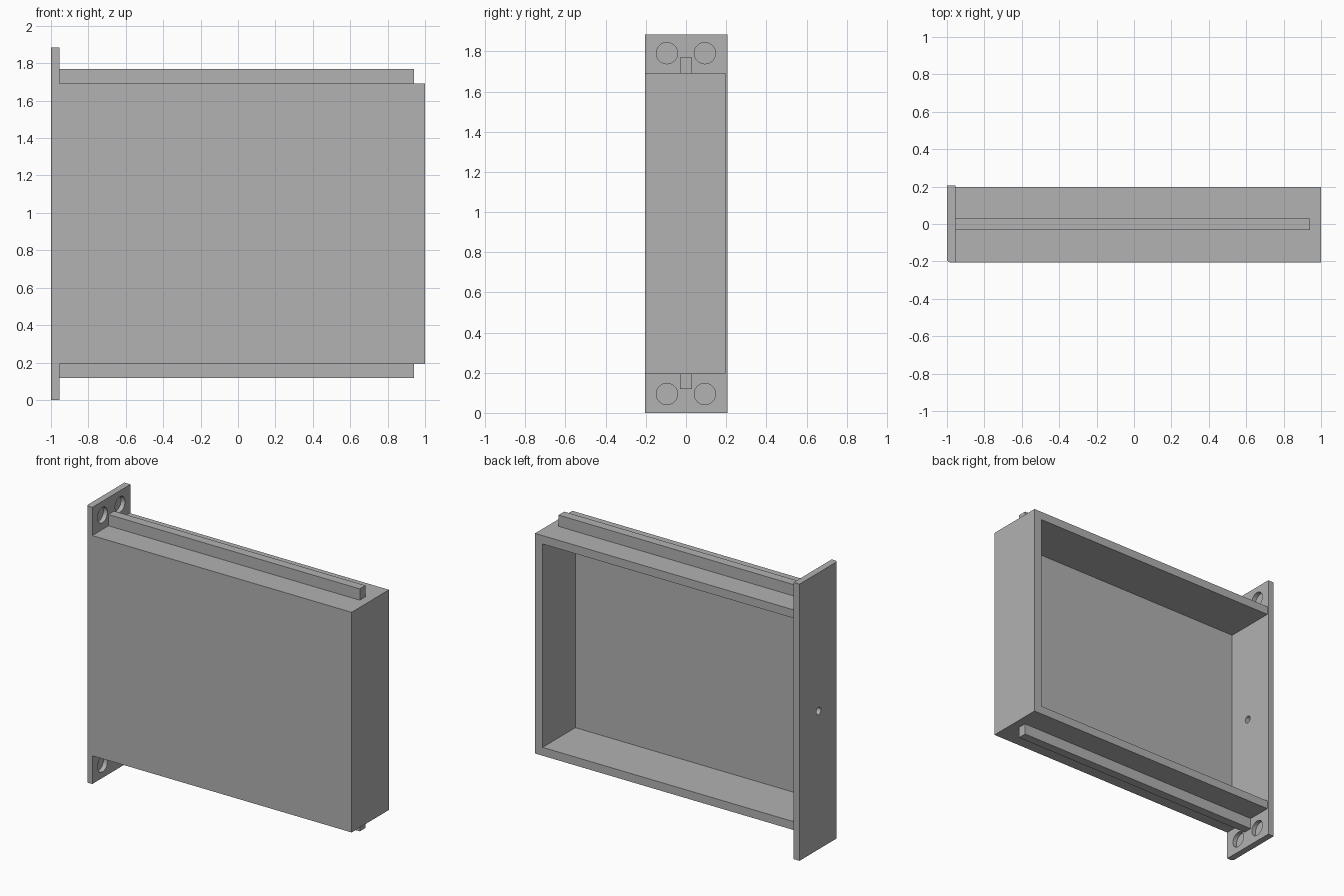
import bpy, bmesh, math
from mathutils import Matrix

if "Cube" in bpy.data.objects:
    bpy.data.objects.remove(bpy.data.objects["Cube"])

grey = bpy.data.materials.new("light grey")
grey.diffuse_color = (0.445, 0.445, 0.445, 1)
grey.use_nodes = True
grey.node_tree.nodes["Principled BSDF"].inputs["Base Color"].default_value = grey.diffuse_color

# Main dimensions
X0, X1 = -1.0, 1.0          # overall length
PLATE_X = -0.955            # inner face of the end plate
Y0, Y1 = -0.205, 0.197      # tray depth
HEIGHT = 1.885
Z0, Z1 = 0.193, 1.693       # tray bottom and top
WALL, FLOOR = 0.057, 0.05


def finish(bm, name):
    bmesh.ops.recalc_face_normals(bm, faces=bm.faces)
    mesh = bpy.data.meshes.new(name)
    bm.to_mesh(mesh)
    bm.free()
    mesh.materials.append(grey)
    ob = bpy.data.objects.new(name, mesh)
    bpy.context.collection.objects.link(ob)
    return ob


def box(name, xs, ys, zs):
    bm = bmesh.new()
    bmesh.ops.create_cube(bm, size=1)
    for v in bm.verts:
        for i, (a, b) in enumerate((xs, ys, zs)):
            v.co[i] = a if v.co[i] < 0 else b
    return finish(bm, name)


def peg(name, xs, y, z, radius, sides=32):
    """Cylinder along x, used to drill a hole."""
    bm = bmesh.new()
    place = Matrix.Translation(((xs[0] + xs[1]) / 2, y, z)) @ Matrix.Rotation(math.pi / 2, 4, 'Y')
    bmesh.ops.create_cone(bm, cap_ends=True, segments=sides, radius1=radius,
                          radius2=radius, depth=xs[1] - xs[0], matrix=place)
    return finish(bm, name)


def cut(target, cutter):
    cutter.hide_render = True
    mod = target.modifiers.new("cut", 'BOOLEAN')
    mod.operation = 'DIFFERENCE'
    mod.solver = 'EXACT'
    mod.object = cutter
    bpy.context.view_layer.objects.active = target
    bpy.ops.object.modifier_apply(modifier=mod.name)
    bpy.data.objects.remove(cutter)


# Tray, open at the back and closed at the left by the end plate
tray = box("tray", (PLATE_X, X1), (Y0, Y1), (Z0, Z1))
cut(tray, box("tray_pocket", (PLATE_X - 0.1, X1 - WALL), (Y0 + FLOOR, Y1 + 0.1),
              (Z0 + WALL, Z1 - WALL)))

# End plate with one rounded front edge
R = 0.018
profile = [(PLATE_X, Y0), (PLATE_X, 0.206), (X0, 0.206)]
for i in range(7):
    a = math.pi + i / 6 * math.pi / 2
    profile.append((X0 + R + R * math.cos(a), Y0 + R + R * math.sin(a)))
bm = bmesh.new()
face = bm.faces.new([bm.verts.new((x, y, 0)) for x, y in profile])
top = bmesh.ops.extrude_face_region(bm, geom=[face])["geom"]
bmesh.ops.translate(bm, vec=(0, 0, HEIGHT),
                    verts=[g for g in top if isinstance(g, bmesh.types.BMVert)])
plate = finish(bm, "end_plate")

# Blind round pockets at the plate ends, and a small through hole in the middle
for z in (0.094, HEIGHT - 0.094):
    for y in (-0.095, 0.094):
        cut(plate, peg("pocket_cutter", (PLATE_X - 0.03, PLATE_X + 0.05), y, z, 0.053))
cut(plate, peg("hole_cutter", (X0 - 0.05, PLATE_X + 0.05), 0, HEIGHT / 2, 0.025, 24))

# Guide rails above and below the tray
box("top_rail", (PLATE_X, 0.94), (-0.031, 0.03), (Z1, 1.77))
box("bottom_rail", (PLATE_X, 0.94), (-0.031, 0.03), (0.118, Z0))

# Smooth the round edges only
bpy.ops.object.select_all(action='DESELECT')
plate.select_set(True)
bpy.context.view_layer.objects.active = plate
bpy.ops.object.shade_smooth_by_angle(angle=math.radians(30))
